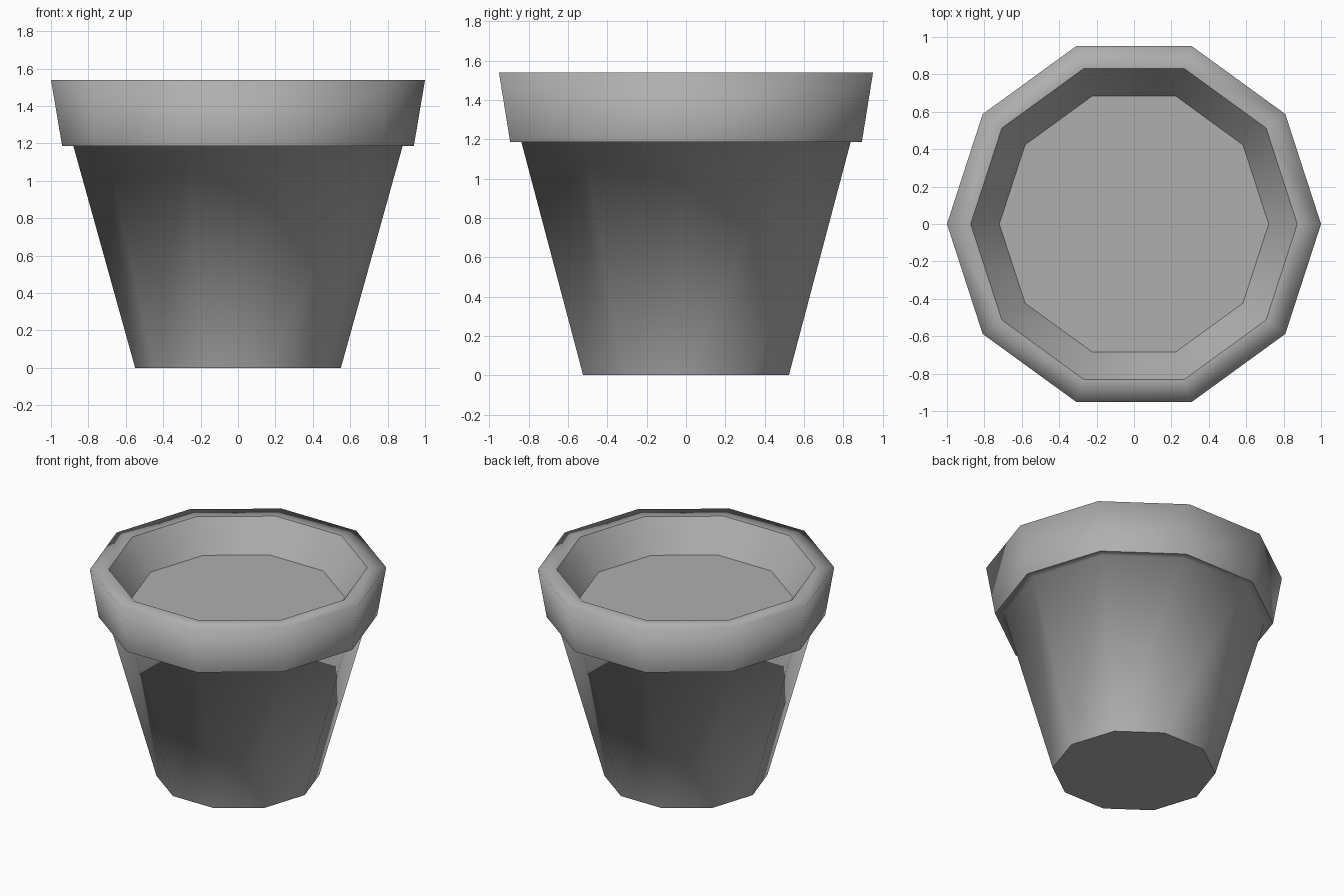
import bpy, bmesh
from math import cos, sin, tau

if "Cube" in bpy.data.objects:
    bpy.data.objects.remove(bpy.data.objects["Cube"])

SIDES = 10

# Mid-grey clay
clay = bpy.data.materials.new("grey_clay")
clay.diffuse_color = (0.43, 0.43, 0.43, 1.0)
clay.use_nodes = True
clay.node_tree.nodes["Principled BSDF"].inputs["Base Color"].default_value = clay.diffuse_color


def lathe(name, profile, sharp_rings):
    """Ten-sided solid from a (radius, z) profile, capped at both ends."""
    bm = bmesh.new()
    rings = [[bm.verts.new((r * cos(tau * i / SIDES), r * sin(tau * i / SIDES), z))
              for i in range(SIDES)] for r, z in profile]
    for low, high in zip(rings, rings[1:]):
        for i in range(SIDES):
            j = (i + 1) % SIDES
            bm.faces.new((low[i], low[j], high[j], high[i]))
    bm.faces.new(rings[0][::-1])
    bm.faces.new(rings[-1])
    for face in bm.faces:
        face.smooth = True
    # Crisp creases around the chosen rings
    for k in sharp_rings:
        for i in range(SIDES):
            bm.edges.get((rings[k][i - 1], rings[k][i])).smooth = False
    bmesh.ops.recalc_face_normals(bm, faces=bm.faces[:])
    mesh = bpy.data.meshes.new(name)
    bm.to_mesh(mesh)
    bm.free()
    mesh.materials.append(clay)
    obj = bpy.data.objects.new(name, mesh)
    bpy.context.collection.objects.link(obj)
    return obj


# Tapered body, overhanging rim, inner wall and shallow soil level
lathe("flower_pot", [
    (0.55, 0.0),
    (0.88, 1.185),
    (0.94, 1.185),
    (1.00, 1.54),
    (0.873, 1.54),
    (0.72, 1.32),
], sharp_rings=(0, 2, 4, 5))
